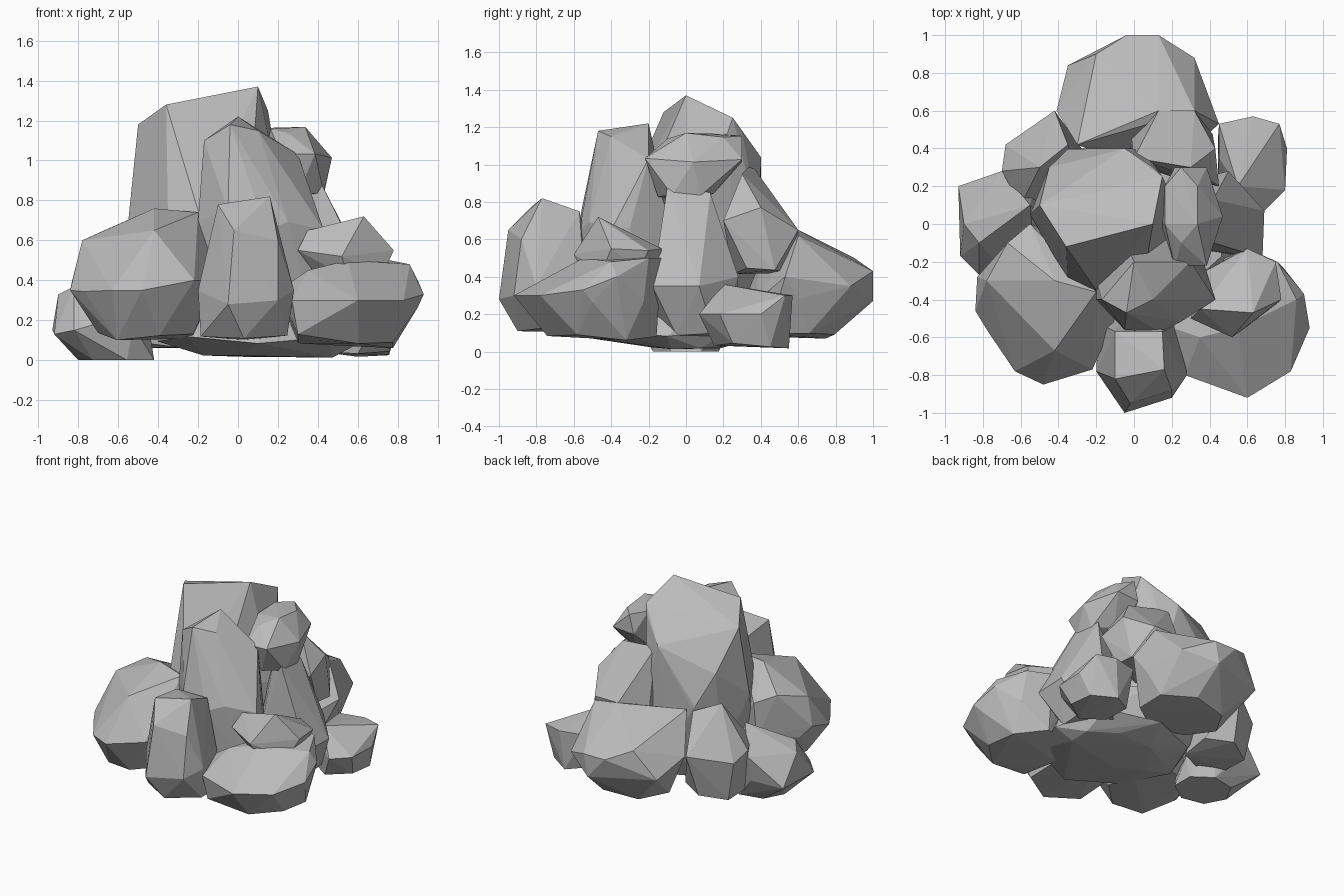
import bpy
import bmesh
import random
from math import cos, sin, tau

old = bpy.data.objects.get("Cube")
if old:
    bpy.data.objects.remove(old, do_unlink=True)

random.seed(4)

# One plain stone grey for every boulder
stone = bpy.data.materials.new("stone grey")
stone.use_nodes = True
GREY = (.5, .5, .5, 1)
stone.diffuse_color = GREY
shader = next(n for n in stone.node_tree.nodes if n.type == "BSDF_PRINCIPLED")
shader.inputs["Base Color"].default_value = GREY
shader.inputs["Roughness"].default_value = .9


def add_ring(bm, sides, twist, height, x, y, width, depth):
    """Place a ring of corners, each sunk by a random chip for uneven facets."""
    for corner in range(sides):
        angle = tau * (corner + twist) / sides
        chip = random.uniform(0, .04)
        bm.verts.new((x + width * cos(angle),
                      y + depth * sin(angle),
                      max(0, height - chip)))


def boulder(name, sides, knobs=(), **rings):
    """Wrap a faceted rock around stacked rings, every second one half-turned.

    Each ring is height, centre x, centre y, half width, half depth.
    Knobs are the few corners that jut out past the rings."""
    bm = bmesh.new()
    for level, ring in enumerate(rings.values()):
        twist = .5 if level % 2 == 0 else 0
        add_ring(bm, sides, twist, *ring)
    for knob in knobs:
        bm.verts.new(knob)
    hull = bmesh.ops.convex_hull(bm, input=bm.verts)
    spare = {item for item in hull["geom_interior"] + hull["geom_unused"]
             if isinstance(item, bmesh.types.BMVert)}
    bmesh.ops.delete(bm, geom=list(spare), context="VERTS")
    bmesh.ops.recalc_face_normals(bm, faces=bm.faces)
    mesh = bpy.data.meshes.new(name)
    bm.to_mesh(mesh)
    bm.free()
    mesh.materials.append(stone)
    rock = bpy.data.objects.new(name, mesh)
    bpy.context.scene.collection.objects.link(rock)


# Tall rocks in the middle of the pile
boulder("summit_boulder", sides=6,
        foot=(.3, -.15, .05, .35, .35),
        waist=(.7, -.15, .05, .4, .4),
        shoulder=(1, -.2, .1, .3, .25),
        knobs=[(.1, 0, 1.37), (-.36, -.12, 1.28), (-.5, .1, 1.18),
               (.15, .25, 1.25), (.1, .3, 1.17), (-.05, .4, 1.04),
               (-.45, .3, .9), (-.33, .4, .65), (-.2, -.35, .75)])

boulder("front_pillar", sides=6,
        foot=(.3, .1, -.3, .3, .25),
        waist=(.7, .1, -.3, .3, .25),
        knobs=[(0, -.2, 1.22), (-.04, -.47, 1.18), (.1, -.4, 1.15),
               (-.17, -.4, 1.1), (.3, -.2, 1.03), (.43, -.4, .65),
               (.14, -.57, .65), (-.05, -.56, .75), (-.2, -.4, .7)])

boulder("upper_right_boulder", sides=6,
        foot=(.85, .3, 0, .15, .15),
        waist=(1.05, .3, .04, .17, .3),
        crown=(1.17, .25, .1, .1, .2))

boulder("right_pillar", sides=6,
        foot=(.1, .4, .05, .2, .2),
        waist=(.4, .4, .05, .25, .2),
        knobs=[(.42, -.1, .88), (.42, .13, .85), (.3, 0, .9),
               (.68, -.18, .35), (.69, .07, .35), (.5, .28, .4)])

# Rocks sloping down at the back
boulder("back_shoulder_rock", sides=6,
        foot=(.45, .2, .4, .25, .15),
        knobs=[(.3, .3, .95), (0, .35, 1), (.43, .4, .77), (.45, .2, .7),
               (.13, .6, .65), (.32, .6, .65)])

boulder("back_boulder", sides=7,
        foot=(.1, .05, .55, .3, .25),
        belly=(.3, .05, .6, .35, .3),
        knobs=[(-.3, .42, .65), (.13, .6, .65), (.32, .6, .62),
               (-.04, 1, .43), (.13, 1, .43), (.1, 1, .27), (-.2, .9, .5),
               (-.35, .84, .3), (-.41, .6, .4), (.32, .88, .35),
               (.45, .53, .4)])

boulder("back_left_rock", sides=6,
        foot=(.1, -.45, .3, .2, .2),
        knobs=[(-.35, .42, .65), (-.5, .3, .7), (-.68, .42, .35),
               (-.7, .28, .4), (-.42, .6, .4), (-.6, .1, .4)])

boulder("back_right_rock", sides=6,
        foot=(.05, .6, .35, .18, .2),
        belly=(.25, .6, .35, .15, .2),
        knobs=[(.77, .53, .3), (.63, .57, .3), (.45, .53, .3),
               (.81, .4, .2), (.8, .18, .2), (.69, .07, .2),
               (.55, .2, .36)])

# Low rocks around the front
boulder("front_left_boulder", sides=7,
        foot=(.14, -.45, -.4, .25, .3),
        belly=(.35, -.5, -.4, .3, .4),
        knobs=[(-.42, -.3, .76), (-.2, -.36, .74), (-.67, -.1, .65),
               (-.78, -.3, .6), (-.83, -.28, .4), (-.84, -.46, .35),
               (-.63, -.78, .35), (-.48, -.85, .35), (-.22, -.77, .4),
               (-.42, -.67, .65), (-.55, 0, .6), (-.1, -.5, .4)])

boulder("front_middle_boulder", sides=6,
        foot=(.14, .03, -.65, .25, .25),
        knobs=[(.16, -.77, .82), (-.1, -.82, .78), (-.1, -.57, .75),
               (.15, -.57, .75), (-.02, -.95, .65), (.2, -.88, .6),
               (-.05, -1, .28), (-.2, -.78, .35), (.28, -.8, .35),
               (.2, -.92, .3)])

boulder("front_right_boulder", sides=7,
        foot=(.1, .55, -.45, .25, .3),
        belly=(.3, .6, -.5, .3, .35),
        knobs=[(.27, -.8, .3), (.3, -.78, .13), (.6, -.92, .3),
               (.83, -.78, .3), (.93, -.55, .33), (.86, -.4, .48),
               (.9, -.37, .4), (.76, -.2, .5), (.6, -.13, .5),
               (.55, -.55, .5), (.35, -.6, .45), (.2, -.55, .35)])

boulder("front_right_cap_rock", sides=6,
        foot=(.45, .55, -.35, .2, .2),
        knobs=[(.63, -.47, .72), (.35, -.45, .65), (.6, -.13, .55),
               (.78, -.4, .55), (.75, -.2, .54), (.52, -.6, .52),
               (.3, -.5, .55)])

boulder("left_rock", sides=7,
        foot=(0, -.6, 0, .2, .18),
        belly=(.2, -.65, 0, .2, .25),
        knobs=[(-.93, .2, .15), (-.92, -.17, .13), (-.82, -.27, .15),
               (-.9, 0, .33), (-.82, -.1, .37), (-.7, .28, .35),
               (-.55, .1, .5)])

# Broad low rock that closes the underside
boulder("footing_rock", sides=8,
        foot=(.05, .15, 0, .35, .2),
        rim=(.12, .1, -.1, .5, .5),
        top=(.35, 0, 0, .5, .45))
